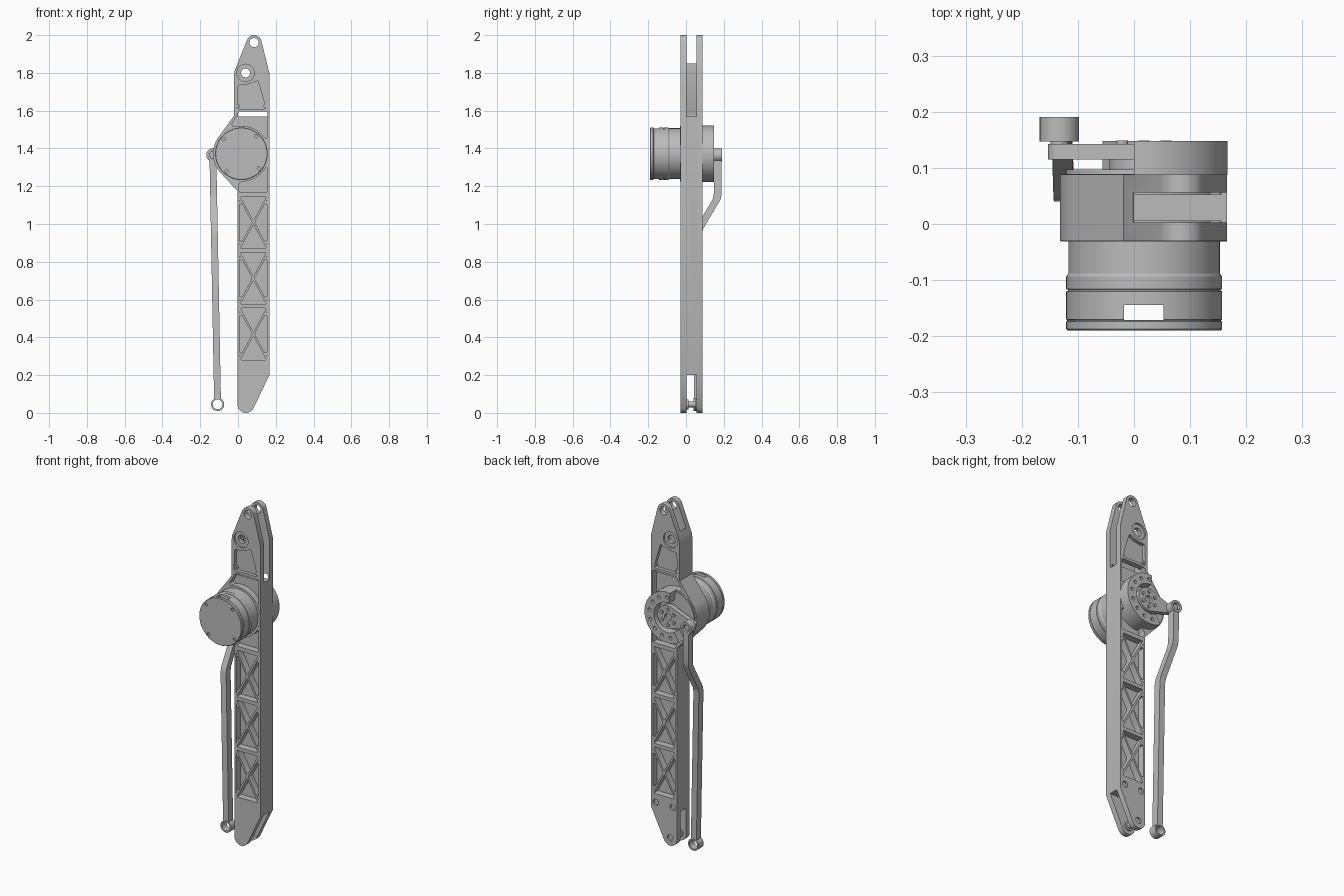
import bpy, bmesh
from math import sin, cos, pi, radians, hypot
from mathutils import Vector

if "Cube" in bpy.data.objects:
    bpy.data.objects.remove(bpy.data.objects["Cube"])

metal = bpy.data.materials.new("machined_grey")
metal.use_nodes = True
metal.diffuse_color = (0.5, 0.5, 0.5, 1)
metal.node_tree.nodes["Principled BSDF"].inputs["Base Color"].default_value = (0.5, 0.5, 0.5, 1)

FRONT, BACK = -0.03, 0.088          # arm faces
GAP0, GAP1 = 0.003, 0.056           # fork slot
HUB = (0.018, 1.372)                # motor axis
CRANK_PIN = (-0.133, 1.365)
ROD_END = (-0.108, 0.045)
TIP_LOW, TIP_TOP = (0.042, 0.045), (0.085, 1.96)


def finish(name, bm):
    bmesh.ops.recalc_face_normals(bm, faces=bm.faces)
    mesh = bpy.data.meshes.new(name)
    bm.to_mesh(mesh)
    bm.free()
    mesh.materials.append(metal)
    obj = bpy.data.objects.new(name, mesh)
    bpy.context.collection.objects.link(obj)
    return obj


def arc(c, r, a0, a1, n=16):
    angles = [radians(a0 + (a1 - a0) * i / n) for i in range(n + 1)]
    return [(c[0] + r * cos(a), c[1] + r * sin(a)) for a in angles]


def prism(name, pts, y0, y1):
    """Extrude an x-z outline along y."""
    bm = bmesh.new()
    face = bm.faces.new([bm.verts.new((x, y0, z)) for x, z in pts])
    new = bmesh.ops.extrude_face_region(bm, geom=[face])["geom"]
    verts = [v for v in new if isinstance(v, bmesh.types.BMVert)]
    bmesh.ops.translate(bm, verts=verts, vec=(0, y1 - y0, 0))
    return finish(name, bm)


def disc(name, c, r, y0, y1, n=32):
    return prism(name, arc(c, r, 0, 360, n)[:-1], y0, y1)


def box(name, x0, x1, y0, y1, z0, z1):
    return prism(name, [(x0, z0), (x1, z0), (x1, z1), (x0, z1)], y0, y1)


def lathe(name, c, profile, n=64, ring=False):
    """Revolve (radius, y) points about an axis parallel to y."""
    bm = bmesh.new()
    rows = [[bm.verts.new((x, y, z)) for x, z in arc(c, r, 0, 360, n)[:-1]] for r, y in profile]
    pairs = list(zip(rows, rows[1:])) + ([(rows[-1], rows[0])] if ring else [])
    for a, b in pairs:
        for i in range(n):
            j = (i + 1) % n
            bm.faces.new((a[i], a[j], b[j], b[i]))
    if not ring:
        bm.faces.new(rows[0])
        bm.faces.new(rows[-1])
    return finish(name, bm)


def cut(obj, cutter):
    mod = obj.modifiers.new("cut", "BOOLEAN")
    mod.operation, mod.solver, mod.object = "DIFFERENCE", "EXACT", cutter
    dg = bpy.context.evaluated_depsgraph_get()
    mesh = bpy.data.meshes.new_from_object(obj.evaluated_get(dg))
    obj.modifiers.clear()
    obj.data = mesh
    bpy.data.objects.remove(cutter)


def rounded(pts, r=0.008):
    out = []
    for i, p in enumerate(pts):
        p, a, b = Vector(p), Vector(pts[i - 1]), Vector(pts[(i + 1) % len(pts)])
        s = p + (a - p).normalized() * r
        e = p + (b - p).normalized() * r
        out += [tuple(s), tuple((s + e + 2 * p) / 4), tuple(e)]
    return out


def inset_triangle(pts, w):
    """Shrink a triangle evenly towards its incentre."""
    p = [Vector(q) for q in pts]
    side = [(p[1] - p[2]).length, (p[2] - p[0]).length, (p[0] - p[1]).length]
    per = sum(side)
    centre = sum((s * q for s, q in zip(side, p)), Vector((0, 0))) / per
    area = abs((p[1] - p[0]).cross(p[2] - p[0])) / 2
    k = 1 - w * per / (2 * area)
    return [tuple(centre + (q - centre) * k) for q in p]


# Arm outline with rounded tips and a swollen motor seat
outline = (arc(TIP_LOW, 0.045, 180, 335) + [(0.166, 0.2), (0.166, 1.8)]
           + arc(TIP_TOP, 0.04, 14, 158) + [(-0.018, 1.81), (-0.02, 1.79), (-0.02, 1.575)]
           + arc(HUB, 0.15, 145, 225) + [(-0.003, 1.175)])
arm = prism("arm", outline, FRONT, BACK)

# Fork slots at both ends, with the top one closed on one side
cut(arm, box("slot", -0.3, 0.3, GAP0, GAP1, -0.1, 0.2))
cut(arm, box("slot", -0.3, 0.3, GAP0, GAP1, 1.85, 2.1))
cut(arm, box("slot", 0.0, 0.3, GAP0, GAP1, 1.57, 1.9))


def pocket(pts, depth):
    cut(arm, prism("pocket", rounded(pts), FRONT - 0.02, FRONT + depth))
    cut(arm, prism("pocket", rounded(pts), BACK - depth, BACK + 0.02))


# Crossed truss pockets in three bays, both faces
X0, X1 = 0.003, 0.16
screws = []
for z0 in (0.275, 0.57, 0.865):
    z1 = z0 + 0.285
    corners = [(X0, z0), (X1, z0), (X1, z1), (X0, z1)]
    middle = ((X0 + X1) / 2, (z0 + z1) / 2)
    for i in range(4):
        pocket(inset_triangle([corners[i], corners[(i + 1) % 4], middle], 0.0055), 0.04)
    screws += [(x, z) for x in (0.012, 0.151) for z in (z0 + 0.038, z1 - 0.038)]

# Pockets around the motor seat and in the upper fork
pocket([(0.008, 1.168), (0.155, 1.168), (0.155, 1.3), (0.1, 1.27), (0.03, 1.24), (0.0, 1.2)], 0.04)
pocket([(-0.035, 1.525), (0.005, 1.595), (0.155, 1.595), (0.155, 1.45), (0.08, 1.49), (0, 1.5)], 0.035)
pocket([(-0.005, 1.61), (0.148, 1.61), (0.105, 1.76), (0.07, 1.745), (0.03, 1.735), (0.0, 1.735)], 0.02)

# Pivot holes and counterbores
cut(arm, disc("hole", TIP_TOP, 0.024, -0.1, 0.2))
cut(arm, disc("hole", (0.04, 1.8), 0.024, -0.1, 0.2))
for y in (FRONT, BACK):
    cut(arm, disc("bore", (0.04, 1.8), 0.046, y - 0.01, y + 0.01))
for c in (TIP_LOW, (0.025, 0.23), (0.135, 0.23)):
    cut(arm, disc("bore", c, 0.018, BACK - 0.012, BACK + 0.02))

# Small screw posts in the pocket corners
screws += [(0.002, 1.625), (0.143, 1.625)]
for i, c in enumerate(screws):
    disc(f"screw_post_{i}", c, 0.009, FRONT + 0.002, FRONT + 0.04 if c[1] < 1.5 else GAP0, 12)
    disc(f"screw_post_back_{i}", c, 0.009, BACK - 0.04 if c[1] < 1.5 else GAP1, BACK - 0.002, 12)

# Lower fork pin with shoulders
lathe("fork_pin", TIP_LOW, [(0.026, GAP0), (0.026, 0.012), (0.016, 0.012),
                            (0.016, 0.047), (0.026, 0.047), (0.026, GAP1)], 32)

# Motor seat and motor housing
disc("motor_seat", HUB, 0.148, FRONT - 0.001, BACK + 0.001, 64)
motor = lathe("motor", HUB, [
    (0.135, FRONT), (0.135, -0.088), (0.139, -0.094), (0.139, -0.116), (0.136, -0.117),
    (0.136, -0.119), (0.139, -0.12), (0.139, -0.17), (0.137, -0.171), (0.137, -0.173),
    (0.139, -0.174), (0.139, -0.187), (0.136, -0.19)])
cut(motor, box("slot", -0.018, 0.053, -0.171, -0.144, 1.1, 1.7))
for a in (50, 140, 230, 320):
    cut(motor, disc("hole", arc(HUB, 0.121, a, a, 1)[0], 0.009, -0.2, -0.182, 16))

# Rear guard ring, open towards the crank
ring = prism("guard_ring", arc(HUB, 0.149, -120, 97, 48) + arc(HUB, 0.088, 97, -120, 48), BACK, 0.148)
for a in range(-100, 96, 27):
    cut(ring, disc("hole", arc(HUB, 0.118, a, a, 1)[0], 0.01, 0.125, 0.16, 16))
disc("gear_cover", HUB, 0.14, BACK, 0.097, 64)

# Output hub with tapered crank arm
disc("output_hub", HUB, 0.062, 0.09, 0.116, 40)
crank = prism("crank", arc(HUB, 0.068, -105, 105, 32) + arc(CRANK_PIN, 0.02, 100, 260), 0.115, 0.143)
cut(crank, disc("hole", HUB, 0.022, 0.125, 0.16))
for a in range(30, 360, 60):
    disc(f"hub_bolt_{a}", arc(HUB, 0.045, a, a, 1)[0], 0.01, 0.14, 0.149, 12)
disc("crank_pin", CRANK_PIN, 0.016, 0.115, 0.18, 24)

# Push rod: flat bar with an offset bend, swept through its stations
bm = bmesh.new()
rows = []
for z, y in ((1.338, 0.168), (1.16, 0.168), (1.13, 0.162), (0.975, 0.07), (0.945, 0.063), (0.074, 0.063)):
    t = (z - ROD_END[1]) / (CRANK_PIN[1] - ROD_END[1])
    x = ROD_END[0] + t * (CRANK_PIN[0] - ROD_END[0])
    rows.append([bm.verts.new((x + sx * 0.018, y + sy * 0.021, z))
                 for sx, sy in ((-1, -1), (1, -1), (1, 1), (-1, 1))])
for a, b in zip(rows, rows[1:]):
    for i in range(4):
        bm.faces.new((a[i], a[(i + 1) % 4], b[(i + 1) % 4], b[i]))
bm.faces.new(rows[0])
bm.faces.new(rows[-1])
finish("push_rod", bm)

# Rod eyes
for name, c, y0, y1, hole in (("upper_rod_eye", CRANK_PIN, 0.147, 0.191, 0.021),
                              ("lower_rod_eye", ROD_END, 0.04, 0.086, 0.026)):
    lathe(name, c, [(0.035, y0), (0.035, y1), (hole, y1), (hole, y0)], 40, ring=True)

# Smooth round walls, keep machined edges sharp
bpy.ops.object.select_all(action="DESELECT")
for obj in bpy.context.collection.objects:
    if obj.type == "MESH" and metal.name in obj.data.materials:
        obj.select_set(True)
        bpy.context.view_layer.objects.active = obj
bpy.ops.object.shade_smooth_by_angle(angle=radians(30))
